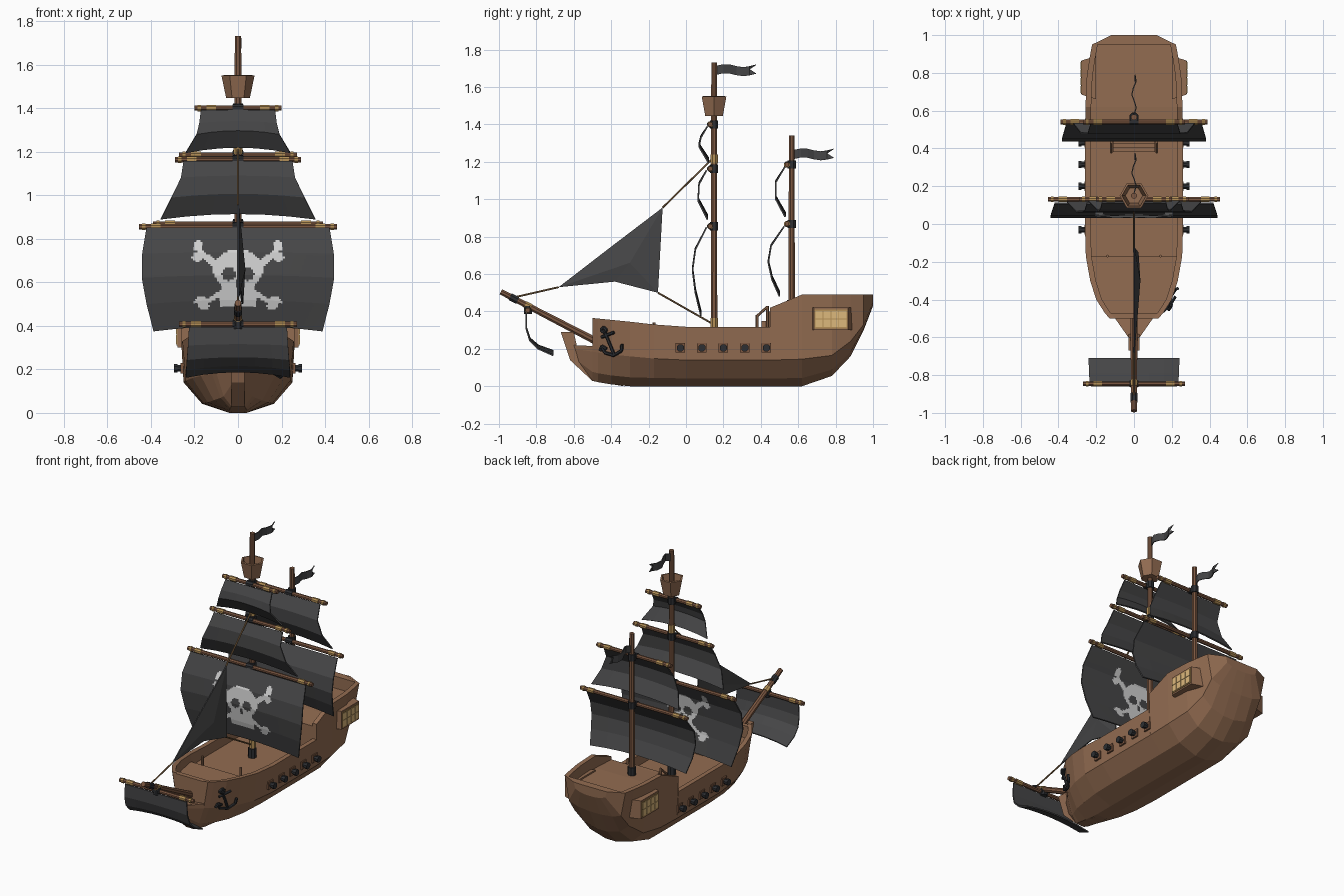
import bpy, bmesh, math
from mathutils import Vector

if "Cube" in bpy.data.objects:
    bpy.data.objects.remove(bpy.data.objects["Cube"])


def material(name, r, g, b):
    m = bpy.data.materials.new(name)
    m.use_nodes = True
    m.diffuse_color = (r, g, b, 1)
    node = next(n for n in m.node_tree.nodes if n.type == 'BSDF_PRINCIPLED')
    node.inputs["Base Color"].default_value = (r, g, b, 1)
    return m


HULL = material("hull wood", .29, .15, .083)
SPAR = material("spar wood", .20, .095, .052)
SAIL = material("sail cloth", .06, .06, .062)
IRON = material("black iron", .026, .028, .032)
GOLD = material("brass", .46, .28, .095)
ROPE = material("rope", .26, .15, .065)
BONE = material("bone white", .62, .62, .62)
PANE = material("window glow", .72, .48, .2)


def mesh(name, verts, faces, *mats, thick=0):
    data = bpy.data.meshes.new(name)
    data.from_pydata(verts, [], faces)
    for m in mats:
        data.materials.append(m)
    bm = bmesh.new()
    bm.from_mesh(data)
    bmesh.ops.remove_doubles(bm, verts=bm.verts, dist=.0001)
    bmesh.ops.recalc_face_normals(bm, faces=bm.faces)
    bm.to_mesh(data)
    bm.free()
    ob = bpy.data.objects.new(name, data)
    bpy.context.collection.objects.link(ob)
    if thick:
        mod = ob.modifiers.new("thickness", 'SOLIDIFY')
        mod.thickness, mod.offset = thick, 0
    return ob


def loft(name, rings, mat):
    n = len(rings[0])
    faces = [(a * n + i, a * n + (i + 1) % n, (a + 1) * n + (i + 1) % n, (a + 1) * n + i)
             for a in range(len(rings) - 1) for i in range(n)]
    last = (len(rings) - 1) * n
    faces += [tuple(range(n)), tuple(range(last, last + n))]
    return mesh(name, [p for r in rings for p in r], faces, mat)


def rod(name, p, q, r, mat, sides=8, r2=None):
    p, q = Vector(p), Vector(q)
    turn = (q - p).to_track_quat('Z', 'Y')
    circle = [Vector((math.cos(a), math.sin(a), 0))
              for a in (math.tau * (i + .5) / sides for i in range(sides))]
    return loft(name, [[c + turn @ (v * rad) for v in circle]
                       for c, rad in ((p, r), (q, r2 or r))], mat)


def box(name, centre, size, mat):
    (x, y, z), (a, b, c) = centre, (s / 2 for s in size)
    return loft(name, [[(x + i * a, y + j * b, z + k * c) for i, j in
                        ((-1, -1), (1, -1), (1, 1), (-1, 1))] for k in (-1, 1)], mat)


# Hull: y, rail x, rail z, deck z, bilge x, bilge z, keel z
stations = [
    (-.6, .03, .22, .215, .025, .2, .13), (-.5, .1, .215, .21, .1, .185, .03),
    (-.5, .13, .365, .36, .1, .185, .03), (-.47, .155, .362, .36, .12, .18, .022),
    (-.47, .155, .362, .28, .12, .18, .022), (-.4, .2, .355, .28, .17, .17, .01),
    (-.3, .232, .345, .28, .21, .16, 0), (-.17, .255, .33, .28, .24, .148, 0),
    (-.17, .255, .33, .25, .24, .148, 0), (0, .26, .318, .25, .25, .14, 0),
    (.45, .26, .318, .25, .25, .14, 0), (.45, .26, .42, .4, .25, .14, 0),
    (.62, .257, .49, .41, .25, .145, 0), (.78, .25, .49, .41, .235, .165, .055),
    (.88, .235, .49, .41, .2, .24, .16), (.95, .222, .49, .41, .19, .33, .3),
]
stations += [(.95, .222, .49, .489, .19, .33, .3), (1, .12, .49, .489, .11, .45, .43)]
rings = []
for y, rx, rz, dz, bx, bz, kz in stations:
    inner = max(rx - .03, rx * .5)
    half = [(inner, dz), (inner, rz), (rx, rz), (bx, bz),
            (bx * .66, kz + .3 * (bz - kz)), (min(.04, bx * .3), kz)]
    rings.append([(x, y, z) for x, z in half] + [(-x, y, z) for x, z in reversed(half)])
loft("hull", rings, HULL)

# Stem post
stem = [(-.33, 0), (-.5, .028), (-.62, .14), (-.67, .29), (-.6, .29), (-.58, .2), (-.45, .05)]
loft("stem_post", [[(x, y, z) for y, z in stem] for x in (-.03, .03)], HULL)

# Deck fittings
for i in range(3):
    box(f"stair_step_{i}", (0, .415 + i * .0117, .275 + i * .05), (.22, .07 - i * .023, .05), HULL)
for s, side in ((1, "left"), (-1, "right")):
    for i, (x, y, top) in enumerate(((.12, .38, .38), (.12, .435, .43), (.14, -.17, .34))):
        rod(f"{side}_rail_post_{i}", (s * x, y, .25), (s * x, y, top), .008, HULL, 6)
    rod(f"{side}_stair_handrail", (s * .12, .38, .375), (s * .12, .435, .425), .007, HULL, 6)

    # Guns
    for i in range(5):
        y, z = -.03 + i * .115, .205
        box(f"{side}_gun_port_{i}", (s * .252, y, z), (.022, .05, .05), SPAR)
        rod(f"{side}_gun_barrel_{i}", (s * .24, y, z), (s * .282, y, z), .016, IRON)
        rod(f"{side}_gun_muzzle_{i}", (s * .277, y, z), (s * .294, y, z), .021, IRON)

    # Cabin windows
    outline = [(.2, .66), (.278, .685), (.278, .865), (.2, .89)]
    loft(f"{side}_window_bay", [[(s * x, y, z) for x, y in outline] for z in (.3, .42)], HULL)
    box(f"{side}_window_frame", (s * .279, .775, .36), (.005, .175, .1), GOLD)
    for i in range(4):
        for j in (0, 1):
            box(f"{side}_pane_{i}_{j}", (s * .281, .712 + i * .042, .337 + j * .046),
                (.006, .038, .041), PANE)


# Anchor on the bow
def on_bow(y, z):
    return (.203 + .55 * (y + .4) + .2 * (z - .25), y, z)


anchor = {"shank": [(-.435, .29), (-.385, .17)], "stock": [(-.452, .262), (-.385, .288)],
          "arms": [(-.45, .21), (-.435, .18), (-.385, .165), (-.345, .19), (-.342, .225)],
          "flukes": [(-.46, .19), (-.45, .215), (-.425, .2)],
          "ring": [(-.435, .285), (-.455, .3), (-.44, .315), (-.425, .3), (-.435, .285)]}
for part, path in anchor.items():
    for i in range(len(path) - 1):
        rod(f"anchor_{part}_{i}", on_bow(*path[i]), on_bow(*path[i + 1]), .009, IRON, 6)


# Masts, with crow's nest and pennants
def pennant(name, y, z):
    n, verts = 7, []
    for i in range(n):
        t = i / (n - 1)
        for k in (-1, 0, 1):
            notch = .035 if i == n - 1 and k == 0 else 0
            verts.append((.012 * math.sin(t * 9), y + .21 * t - notch,
                          z + .008 * math.sin(t * 7) + .024 * k))
    faces = [(a, a + 1, a + 4, a + 3) for i in range(n - 1) for a in (3 * i, 3 * i + 1)]
    mesh(name, verts, faces, SAIL, thick=.006)


for name, y, foot, top in (("main", .15, .25, 1.73), ("mizzen", .565, .4, 1.34)):
    rod(f"{name}_mast", (0, y, foot - .02), (0, y, top), .019, SPAR, 8, .016)
    rod(f"{name}_mast_foot", (0, y, foot), (0, y, foot + .06), .026, IRON)
    pennant(f"{name}_pennant", y + .015, top - (.04 if name == "main" else .1))
for i, z in enumerate((.34, 1.215)):
    rod(f"main_mast_brass_{i}", (0, .15, z - .025), (0, .15, z + .025), .022, GOLD)
angles = [math.tau * i / 6 for i in range(6)]
nest = [(r * math.cos(a), .15 + r * math.sin(a), z)
        for r, z in ((.05, 1.45), (.07, 1.55)) for a in angles]
mesh("crows_nest", nest, [(i, (i + 1) % 6, 6 + (i + 1) % 6, 6 + i) for i in range(6)]
     + [tuple(range(6))], HULL, thick=.012)


# Yards and square sails
def yard(name, y, z, half, mast_y):
    rod(f"{name}_yard", (-half, y, z), (half, y, z), .013, SPAR)
    rod(f"{name}_yard_collar", (0, mast_y, z - .022), (0, mast_y, z + .022), .024, IRON)
    rod(f"{name}_yard_clamp", (-.025, y, z), (.025, y, z), .018, IRON)
    for s in (-1, 1):
        for i, (a, b) in enumerate(((.015, .03), (.055, .1))):
            rod(f"{name}_yard_band_{i}_{s}", (s * (half - b), y, z), (s * (half - a), y, z), .016, GOLD)


def sail(name, profile, fine=1, cols=6):
    rows = [profile[0]]
    for p, q in zip(profile, profile[1:]):
        rows += [tuple(a + (b - a) * k / fine for a, b in zip(p, q)) for k in range(1, fine + 1)]
    verts = []
    for r, (y, z, w) in enumerate(rows):
        for c in range(cols + 1):
            u = 2 * c / cols - 1
            verts.append((u * w, y, z + .025 * (1 - u * u) * r / (len(rows) - 1)))
    n = cols + 1
    faces = [(r * n + c, r * n + c + 1, r * n + n + c + 1, r * n + n + c)
             for r in range(len(rows) - 1) for c in range(cols)]
    return mesh(f"{name}_sail", verts, faces, SAIL, BONE, thick=.008)


yard("main_top", .13, 1.4, .2, .15)
sail("main_top", [(.115, 1.39, .17), (.08, 1.33, .178), (.07, 1.28, .19), (.12, 1.195, .24)])
yard("main_middle", .13, 1.163, .29, .15)
sail("main_middle", [(.11, 1.155, .25), (.07, 1.08, .262), (.065, .99, .305), (.115, .89, .355)])
yard("main_lower", .13, .855, .455, .15)
emblem = sail("main_lower", [(.11, .85, .42), (.05, .73, .44), (.035, .62, .442),
                             (.05, .5, .42), (.08, .375, .388)], 12, 90)
yard("mizzen_top", .54, 1.185, .27, .565)
sail("mizzen_top", [(.53, 1.175, .23), (.48, 1.09, .245), (.48, 1, .28), (.53, .905, .32)])
yard("mizzen_lower", .54, .868, .39, .565)
sail("mizzen_lower", [(.525, .855, .36), (.455, .75, .38), (.44, .66, .38),
                      (.46, .57, .37), (.5, .48, .35)])
yard("sprit", -.845, .407, .27, -.845)
sail("sprit", [(-.855, .395, .225), (-.855, .31, .23), (-.835, .245, .235),
               (-.79, .2, .238), (-.71, .165, .24)])


# Skull and crossed bones painted on the lower main sail
def oval(x, z, cx, cz, rx, rz):
    return ((x - cx) / rx) ** 2 + ((z - cz) / rz) ** 2 < 1


def is_bone(x, z):
    x = abs(x)
    if oval(x, z, .042, .638, .032, .03) or oval(x, z, 0, .595, .012, .018):
        return False
    skull = oval(x, z, 0, .66, .115, .09) or (x < .08 and .485 < z < .62)
    upper = x < .18 and abs(z - (.6 + .78 * x)) < .02 and x > .08
    lower = x < .16 and abs(z - (.6 - .62 * x)) < .014 and x > .08
    knobs = (oval(x, z, .182, .765, .022, .026) or oval(x, z, .185, .715, .026, .02)
             or oval(x, z, .17, .515, .032, .018) or oval(x, z, .155, .49, .025, .018))
    return skull or upper or lower or knobs


for f in emblem.data.polygons:
    f.material_index = int(is_bone(f.center.x, f.center.z))

# Bowsprit, jib and stays
rod("bowsprit", (0, -.99, .505), (0, -.47, .235), .016, SPAR, 8, .021)
rod("bowsprit_band", (0, -.94, .479), (0, -.9, .458), .021, IRON)
rod("bowsprit_ring", (0, -.86, .437), (0, -.83, .422), .021, GOLD)
jib = [(0, -.68, .53), (0, -.4, .745), (0, -.125, .955), (.02, -.15, .5),
       (.012, -.38, .56), (.03, -.3, .66)]
mesh("jib_sail", jib, [(i, (i + 1) % 5, 5) for i in range(5)], SAIL, thick=.008)
stays = {"fore": ((-.92, .475), (-.68, .53)), "upper": ((-.125, .955), (.14, 1.215)),
         "sheet": ((-.15, .5), (.14, .335))}
for name, (p, q) in stays.items():
    rod(f"{name}_stay", (0, *p), (0, *q), .005, ROPE, 6)
